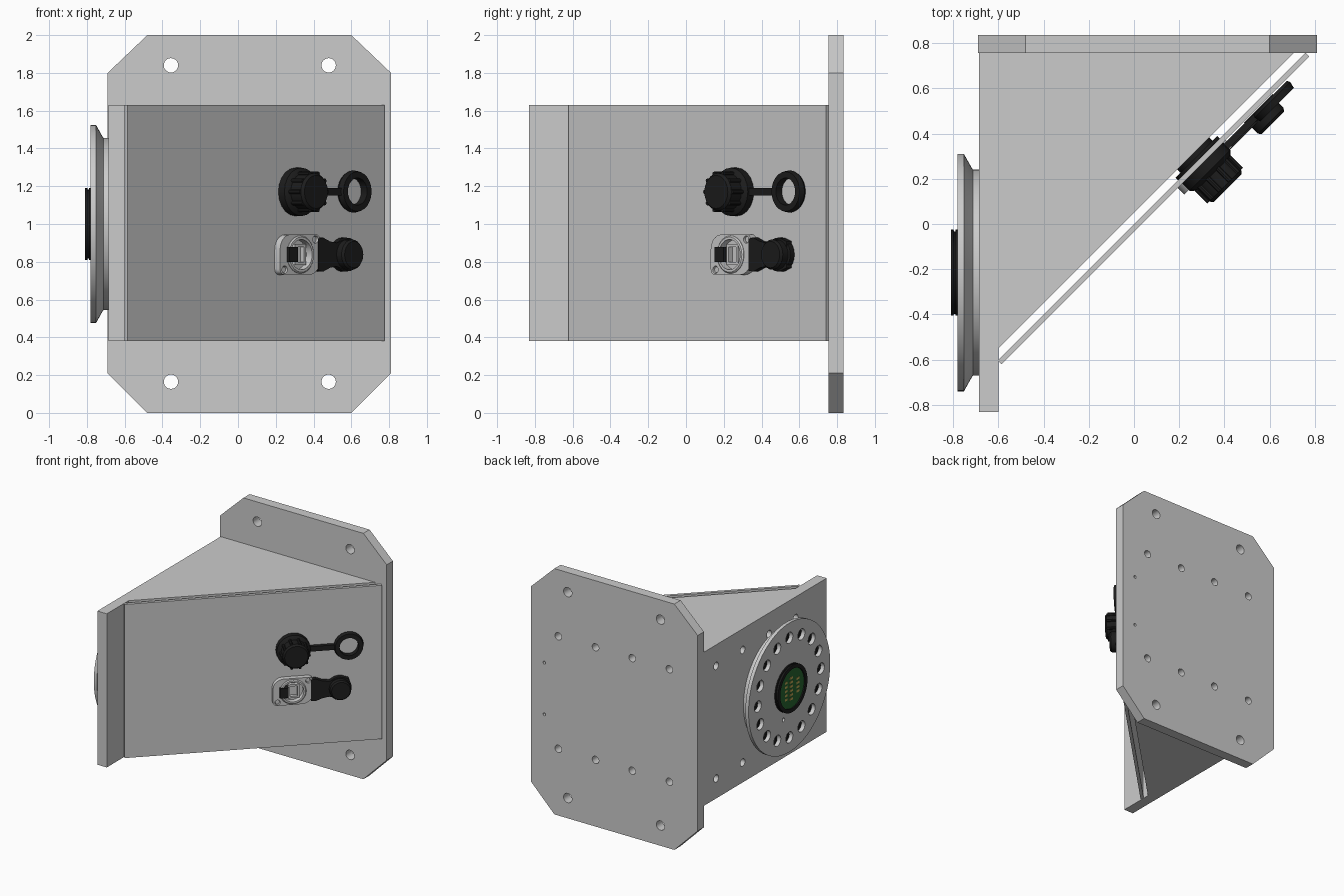
import bpy, bmesh
from math import sin, cos, pi, sqrt
from mathutils import Matrix

if "Cube" in bpy.data.objects:
    bpy.data.objects.remove(bpy.data.objects["Cube"])


def material(name, rgb):
    m = bpy.data.materials.new(name)
    m.diffuse_color = (*rgb, 1)
    m.use_nodes = True
    m.node_tree.nodes["Principled BSDF"].inputs["Base Color"].default_value = m.diffuse_color
    return m


BLACK = material("black", (0.012, 0.012, 0.012))
GREEN = material("green", (0.02, 0.13, 0.03))
GOLD = material("gold", (0.55, 0.42, 0.1))


def frame(xa, ya, na):
    return Matrix((xa, ya, na)).transposed().to_4x4()


# Local frames: (across, up, outward normal)
R = 1 / sqrt(2)
FLAT = Matrix.Identity(4)
BACK = frame((1, 0, 0), (0, 0, 1), (0, -1, 0))
SIDE = frame((0, -1, 0), (0, 0, 1), (-1, 0, 0))
SLOPE = frame((R, R, 0), (0, 0, 1), (R, -R, 0))


def finish(name, bm, fr, mat):
    bmesh.ops.remove_doubles(bm, verts=bm.verts, dist=1e-4)
    bmesh.ops.recalc_face_normals(bm, faces=bm.faces)
    bm.transform(fr)
    me = bpy.data.meshes.new(name)
    bm.to_mesh(me)
    bm.free()
    ob = bpy.data.objects.new(name, me)
    bpy.context.collection.objects.link(ob)
    if mat:
        me.materials.append(mat)
    smooth(ob)
    return ob


def smooth(ob):
    bpy.ops.object.select_all(action='DESELECT')
    ob.select_set(True)
    bpy.context.view_layer.objects.active = ob
    bpy.ops.object.shade_smooth_by_angle(angle=0.5)


def circle(x, y, r, n=24, turn=0):
    return [(x + r * cos(2 * pi * (i + turn) / n), y + r * sin(2 * pi * (i + turn) / n)) for i in range(n)]


def rect(x0, x1, y0, y1):
    return [(x0, y0), (x1, y0), (x1, y1), (x0, y1)]


def plate(name, outline, n0, n1, fr, holes=(), mat=None):
    """Flat outline with holes, extruded from n0 to n1 along the frame normal."""
    cu = bpy.data.curves.new(name, 'CURVE')
    cu.dimensions, cu.fill_mode, cu.extrude = '2D', 'BOTH', (n1 - n0) / 2
    for loop in [outline, *holes]:
        sp = cu.splines.new('POLY')
        sp.points.add(len(loop) - 1)
        for p, (x, y) in zip(sp.points, loop):
            p.co = (x, y, 0, 1)
        sp.use_cyclic_u = True
    tmp = bpy.data.objects.new("tmp", cu)
    bpy.context.collection.objects.link(tmp)
    me = bpy.data.meshes.new_from_object(tmp.evaluated_get(bpy.context.evaluated_depsgraph_get()))
    bm = bmesh.new()
    bm.from_mesh(me)
    bpy.data.objects.remove(tmp)
    bpy.data.curves.remove(cu)
    bpy.data.meshes.remove(me)
    bm.transform(Matrix.Translation((0, 0, (n0 + n1) / 2)))
    return finish(name, bm, fr, mat)


def lathe(name, profile, cx, cy, fr, mat=None, n=32):
    """Revolve a closed (radius, n) profile about the frame normal at cx, cy."""
    bm = bmesh.new()
    rings = [[bm.verts.new((x, y, h)) for x, y in circle(cx, cy, max(r, 1e-6), n)] for r, h in profile]
    for a, b in zip(rings, rings[1:] + rings[:1]):
        if a[0].co.xy == b[0].co.xy and profile[rings.index(a)][0] == 0:
            continue
        for i in range(n):
            j = (i + 1) % n
            bm.faces.new((a[i], a[j], b[j], b[i]))
    return finish(name, bm, fr, mat)


# Back mounting plate
outline = [(-.48, 0), (.6, 0), (.81, .21), (.81, 1.8), (.6, 2), (-.48, 2), (-.69, 1.8), (-.69, .21)]
holes = [circle(x, z, .038) for x in (-.355, .48) for z in (.165, 1.84)]
holes += [circle(x, 1 + s * .458, .03) for x in (-.435, -.1, .23, .565) for s in (-1, 1)]
holes += [circle(.69, 1 + s * .21, .012, 12) for s in (-1, 1)]
plate("back_plate", outline, -.835, -.755, BACK, holes)

# Side plate, carrying the flange
holes = [circle(-y, 1 + s * .458, .03) for y in (-.43, -.09, .25, .59) for s in (-1, 1)]
plate("side_plate", rect(-.755, .83, .38, 1.63), .6, .685, SIDE, holes)

# Top and bottom triangular walls
for name, z in (("bottom_wall", .38), ("top_wall", 1.545)):
    plate(name, [(-.6, -.55), (.705, .755), (-.6, .755)], z, z + .085, FLAT)

# Sloping cover
plate("cover", rect(-.853, 1.072, .38, 1.63), 0, .025, SLOPE)

# Round flange with a ring of blind bolt holes
CY, CZ = .215, 1.0
flange = lathe("round_flange", [(0, .685), (.455, .685), (.455, .712), (.468, .72), (.525, .752),
                                (.525, .78), (0, .78)], CY, CZ, SIDE, n=96)
spots = circle(CY, CZ, .405, 16)
bm = bmesh.new()
for (u, z), r in [(p, .045) for p in spots] + [((.14, .765), .016)]:
    bmesh.ops.create_cone(bm, cap_ends=True, segments=20, radius1=r, radius2=r, depth=.08,
                          matrix=Matrix.Translation((u, z, .77)))
cutter = finish("hole_cutter", bm, SIDE, None)
mod = flange.modifiers.new("holes", 'BOOLEAN')
mod.object, mod.solver = cutter, 'EXACT'
bpy.context.view_layer.objects.active = flange
bpy.ops.object.modifier_apply(modifier="holes")
bpy.data.objects.remove(cutter)
smooth(flange)
for u, z in spots:
    plate("flange_bolt", circle(u, z, .042, 20), .725, .75, SIDE, [circle(u, z, .02, 6)], BLACK)

# Hub with round circuit board
lathe("hub_ring", [(.16, .778), (.19, .778), (.19, .788), (.182, .79), (.182, .796), (.19, .798),
                   (.19, .81), (.16, .81)], CY, CZ, SIDE, BLACK, 48)
plate("circuit_board", circle(CY, CZ, .162, 48), .778, .8, SIDE, mat=GREEN)
for u, w, rows in ((-.085, .028, 5), (-.025, .04, 6), (.06, .04, 4)):
    for i in range(rows):
        z = CZ + (i - (rows - 1) / 2) * .034
        plate("contact_pad", rect(CY + u, CY + u + w, z - .009, z + .009), .799, .802, SIDE, mat=GOLD)

# Upper connector: flange nut, ribbed cap, strap and cap ring
S, Z = .405, 1.17
lathe("upper_connector", [(0, -.1), (.1, -.1), (.1, -.015), (.13, -.015), (.13, .0), (.09, .0), (.09, .025),
                          (.128, .025), (.128, .07), (.112, .085), (.1, .09), (.1, .165), (.088, .18),
                          (0, .18)], S, Z, SLOPE, BLACK, 20)
for x, y in circle(S, Z, .1, 10):
    plate("cap_rib", circle(x, y, .012, 8), .085, .165, SLOPE, mat=BLACK)
plate("upper_strap", rect(.5, .73, Z - .02, Z + .02), .03, .06, SLOPE, mat=BLACK)
lathe("cap_ring", [(.072, .03), (.105, .03), (.112, .045), (.105, .075), (.072, .075)],
      .82, Z + .002, SLOPE, BLACK, 24)

# Lower connector: rounded grey flange with jack
S, Z = .4, .838
corners = []
for sx, sz, r, a in ((1, 1, .03, 0), (-1, 1, .08, 90), (-1, -1, .03, 180), (1, -1, .08, 270)):
    cx, cz = S + sx * (.15 - r), Z + sz * (.107 - r)
    corners += [(cx + r * cos((a + k * 18) * pi / 180), cz + r * sin((a + k * 18) * pi / 180)) for k in range(6)]
screws = [(S + .115, Z + .08), (S - .115, Z - .08)]
plate("lower_flange", corners, .025, .065, SLOPE, [circle(S, Z, .088)] + [circle(x, z, .02, 16) for x, z in screws])
for x, z in screws:
    plate("flange_screw", circle(x, z, .016, 12), .025, .055, SLOPE)
lathe("jack_rim", [(.08, .025), (.1, .025), (.1, .068), (.093, .075), (.08, .075)], S, Z, SLOPE)
plate("jack_floor", circle(S, Z, .085), -.1, .032, SLOPE)
plate("jack_socket", rect(S - .035, S + .05, Z - .055, Z + .055), .03, .06, SLOPE,
      [rect(S - .02, S + .035, Z - .04, Z + .04)])
plate("jack_latch", rect(S - .1, S - .035, Z - .04, Z + .04), .03, .085, SLOPE, mat=BLACK)

# Lower dust cap and its flared strap
half = [(.535, .085), (.57, .09), (.62, .07), (.67, .062), (.73, .08), (.77, .088), (.82, .07)]
plate("lower_strap", [(x, Z + h) for x, h in half] + [(x, Z - h) for x, h in reversed(half)],
      .03, .068, SLOPE, mat=BLACK)
lathe("dust_cap", [(0, .028), (.09, .028), (.09, .06), (.08, .065), (.08, .105), (.07, .118), (0, .118)],
      .75, Z, SLOPE, BLACK, 24)
